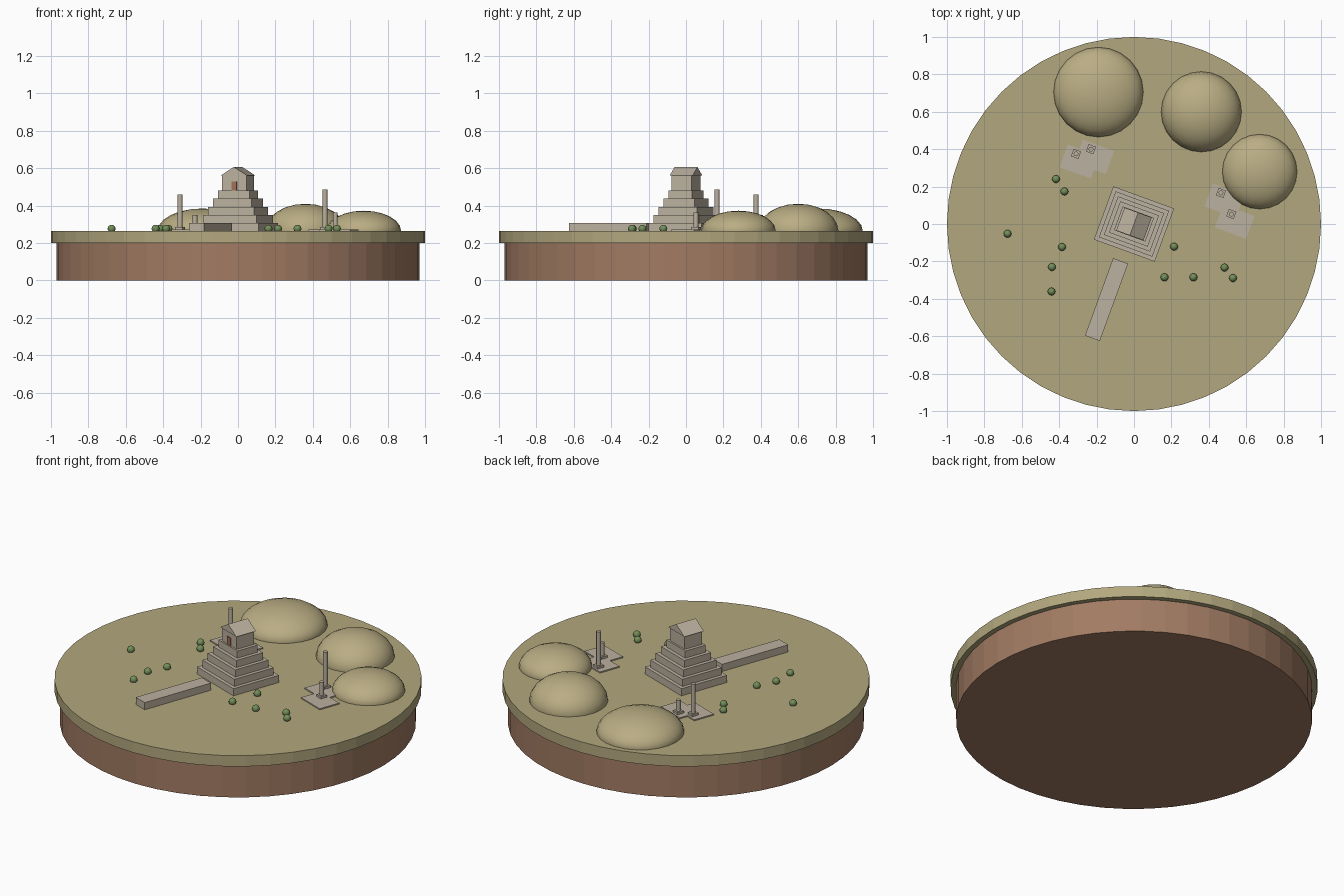
import bpy, math
from mathutils import Matrix, Vector

if "Cube" in bpy.data.objects:
    bpy.data.objects.remove(bpy.data.objects["Cube"], do_unlink=True)

GROUND = 0.265
TURN = math.radians(-20)


def material(name, rgb):
    m = bpy.data.materials.new(name)
    m.use_nodes = True
    m.diffuse_color = (*rgb, 1)
    m.node_tree.nodes["Principled BSDF"].inputs["Base Color"].default_value = (*rgb, 1)
    return m


sand = material("sand", (0.45, 0.39, 0.21))
hill_sand = material("hill sand", (0.49, 0.42, 0.23))
earth = material("earth", (0.36, 0.20, 0.125))
stone = material("pale stone", (0.50, 0.44, 0.35))
clay = material("clay red", (0.36, 0.16, 0.10))
leaf = material("leaf green", (0.17, 0.27, 0.10))


def finish(name, mat, smooth=None):
    o = bpy.context.object
    o.name = name
    o.data.materials.append(mat)
    if smooth:
        bpy.ops.object.shade_smooth_by_angle(angle=math.radians(smooth))
    return o


def place(x, y):
    """Plan position in the turned temple frame."""
    return Matrix.Rotation(TURN, 3, "Z") @ Vector((x, y, 0))


def box(name, mat, x, y, z, size):
    """Turned box standing on height z."""
    bpy.ops.mesh.primitive_cube_add(size=1, location=(x, y, z + size[2] / 2),
                                    rotation=(0, 0, TURN))
    bpy.context.object.scale = size
    return finish(name, mat)


def cylinder(name, mat, x, y, z, r, h, sides, smooth=None):
    bpy.ops.mesh.primitive_cylinder_add(vertices=sides, radius=r, depth=h,
                                        location=(x, y, z + h / 2))
    return finish(name, mat, smooth)


# Round island base
cylinder("earth_base", earth, 0, 0, 0, 0.97, 0.2, 48)
cylinder("ground_disc", sand, 0, 0, 0.2, 1.0, GROUND - 0.2, 48)

# Stepped pyramid
STEPS, RISE, INSET = 5, 0.043, 0.021
for i in range(STEPS):
    box(f"terrace_{i + 1}", stone, 0, 0, GROUND + i * RISE,
        (0.346 - 2 * i * INSET, 0.303 - 2 * i * INSET, RISE))

# Temple on the summit
top = GROUND + STEPS * RISE
box("temple_body", stone, 0, 0, top, (0.14, 0.115, 0.08))
d = place(0, -0.059)
box("temple_door", clay, d.x, d.y, top, (0.03, 0.006, 0.048))

# Gabled roof: triangular profile with its ridge front to back
w, l, h = 0.0775, 0.065, 0.047
verts = [(x, y, z) for y in (-l, l) for x, z in ((-w, 0), (w, 0), (0, h))]
faces = [(0, 1, 2), (5, 4, 3), (0, 3, 4, 1), (1, 4, 5, 2), (2, 5, 3, 0)]
mesh = bpy.data.meshes.new("temple_roof")
mesh.from_pydata(verts, [], faces)
roof = bpy.data.objects.new("temple_roof", mesh)
roof.location.z = top + 0.08
roof.rotation_euler.z = TURN
mesh.materials.append(stone)
bpy.context.collection.objects.link(roof)

# Causeway leading to the front
c = place(0, -0.43)
box("causeway", stone, c.x, c.y, GROUND, (0.085, 0.44, 0.043))

# Ruined columns on paving slabs: x, y, height of column top
for i, (x, y, z) in enumerate([(-0.31, 0.375, 0.46), (-0.23, 0.40, 0.35),
                               (0.465, 0.166, 0.487), (0.52, 0.053, 0.363)]):
    box(f"paving_{i + 1}", stone, x + 0.018, y - 0.041, GROUND, (0.178, 0.13, 0.007))
    box(f"plinth_{i + 1}", stone, x, y, GROUND, (0.042, 0.042, 0.02))
    cylinder(f"column_{i + 1}", stone, x, y, GROUND, 0.013, z - GROUND, 12, 40)

# Rounded hills: x, y, radius, height
for i, (x, y, r, h) in enumerate([(-0.19, 0.705, 0.24, 0.12), (0.36, 0.60, 0.215, 0.145),
                                  (0.672, 0.28, 0.2, 0.108)]):
    bpy.ops.mesh.primitive_uv_sphere_add(segments=24, ring_count=12, radius=1,
                                         location=(x, y, GROUND))
    bpy.context.object.scale = (r, r, h)
    finish(f"hill_{i + 1}", hill_sand, 60)

# Scattered round bushes
for i, (x, y) in enumerate([(-0.417, 0.24), (-0.372, 0.174), (-0.676, -0.052),
                            (-0.385, -0.123), (-0.439, -0.23), (-0.441, -0.361),
                            (0.214, -0.121), (0.163, -0.285), (0.318, -0.285),
                            (0.484, -0.233), (0.529, -0.289)]):
    bpy.ops.mesh.primitive_uv_sphere_add(segments=12, ring_count=8, radius=0.021,
                                         location=(x, y, GROUND + 0.012))
    finish(f"bush_{i + 1}", leaf, 60)
